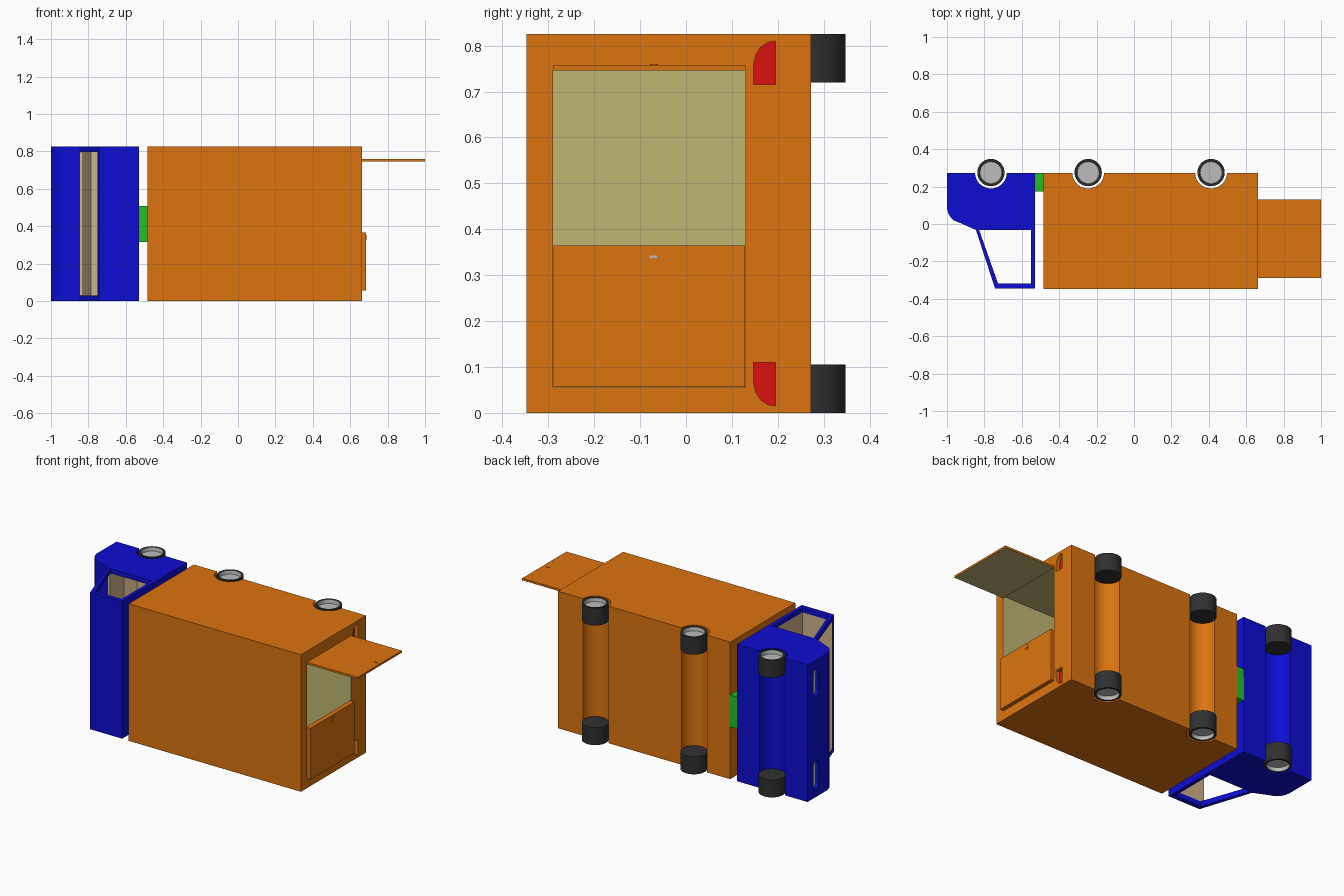
import bpy, bmesh, math

if "Cube" in bpy.data.objects:
    bpy.data.objects.remove(bpy.data.objects["Cube"])


def material(name, rgb):
    lin = [(c / 255 / 12.92) if c < 11 else ((c / 255 + 0.055) / 1.055) ** 2.4 for c in rgb]
    m = bpy.data.materials.new(name)
    m.use_nodes = True
    m.diffuse_color = (*lin, 1)
    m.node_tree.nodes["Principled BSDF"].inputs["Base Color"].default_value = (*lin, 1)
    return m


ORANGE = material("orange paint", (220, 116, 16))
BLUE = material("blue paint", (13, 13, 212))
OLIVE = material("olive lining", (192, 183, 115))
TAN = material("tan lining", (208, 180, 138))
GREEN = material("green coupling", (35, 192, 38))
RED = material("red light", (220, 17, 17))
BLACK = material("black rubber", (48, 48, 48))
GREY = material("grey metal", (188, 188, 188))
CREAM = material("cream light", (215, 212, 160))

WIDTH = 0.825           # the vehicle lies on its side: width runs along z
AXLE_Y = 0.275
AXLES = {"front": -0.765, "middle": -0.245, "rear": 0.412}


def finish(name, bm, mats):
    bmesh.ops.recalc_face_normals(bm, faces=bm.faces)
    mesh = bpy.data.meshes.new(name)
    bm.to_mesh(mesh)
    bm.free()
    for m in mats:
        mesh.materials.append(m)
    ob = bpy.data.objects.new(name, mesh)
    bpy.context.collection.objects.link(ob)
    return ob


def prism(name, pts, lo, hi, mats, axis="z", index=0):
    """Extrude a 2D outline: (x, y) along z, or (y, z) along x."""
    place = (lambda u, v, t: (u, v, t)) if axis == "z" else (lambda u, v, t: (t, u, v))
    bm = bmesh.new()
    a = [bm.verts.new(place(u, v, lo)) for u, v in pts]
    b = [bm.verts.new(place(u, v, hi)) for u, v in pts]
    bm.faces.new(a)
    bm.faces.new(b)
    for i in range(len(pts)):
        j = (i + 1) % len(pts)
        bm.faces.new((a[i], a[j], b[j], b[i]))
    for f in bm.faces:
        f.material_index = index
    return finish(name, bm, mats)


def rect(u0, u1, v0, v1):
    return [(u0, v0), (u1, v0), (u1, v1), (u0, v1)]


def circle(cx, cy, r, n=48):
    return [(cx + r * math.cos(2 * math.pi * i / n), cy + r * math.sin(2 * math.pi * i / n))
            for i in range(n)]


def capsule(cu, cv, r, half, n=8):
    top = [(cu + r * math.cos(math.pi * i / n), cv + half - r + r * math.sin(math.pi * i / n))
           for i in range(n + 1)]
    return top + [(2 * cu - u, 2 * cv - v) for u, v in top]


def activate(ob):
    bpy.ops.object.select_all(action="DESELECT")
    ob.select_set(True)
    bpy.context.view_layer.objects.active = ob


def cut(target, cutter):
    cutter.hide_render = True
    mod = target.modifiers.new("cut", "BOOLEAN")
    mod.operation, mod.solver, mod.object = "DIFFERENCE", "EXACT", cutter
    activate(target)
    bpy.ops.object.modifier_apply(modifier=mod.name)
    bpy.data.objects.remove(cutter)


def smooth(ob):
    activate(ob)
    bpy.ops.object.shade_smooth_by_angle(angle=math.radians(30))


def mirrored(pts):
    return [(u, WIDTH - v) for u, v in pts]


def paint_inner(ob, test):
    for p in ob.data.polygons:
        if test(p.normal):
            p.material_index = 1


# Cargo box: hollow, open at the rear, with axle grooves
box_mats = [ORANGE, OLIVE]
cargo_box = prism("cargo_box", rect(-0.485, 0.662, -0.347, 0.272), 0, WIDTH, box_mats)
cut(cargo_box, prism("cavity_cutter", rect(-0.455, 0.75, -0.29, 0.13), 0.055, 0.758, box_mats, index=1))
for key in ("middle", "rear"):
    cut(cargo_box, prism("groove_cutter", circle(AXLES[key], AXLE_Y, 0.085), -0.1, 0.95, box_mats))

# Tail lights set in pockets
lamp = [(0.195, 0.715), (0.195, 0.81), (0.178, 0.807), (0.163, 0.797),
        (0.152, 0.78), (0.147, 0.758), (0.147, 0.715)]
for side, outline in (("left", lamp), ("right", mirrored(lamp))):
    cut(cargo_box, prism("lamp_cutter", outline, 0.635, 0.7, box_mats, "x"))
    prism("tail_light_" + side, outline, 0.634, 0.640, [RED], "x")
smooth(cargo_box)

# Rear doors: one closed, one swung out, lined on the inside
closed_door = prism("closed_door", rect(-0.289, 0.129, 0.056, 0.365), 0.655, 0.684, box_mats, "x")
paint_inner(closed_door, lambda n: n.x < -0.9)
open_door = prism("open_door", rect(0.662, 1.0, -0.29, 0.13), 0.746, 0.758, box_mats)
paint_inner(open_door, lambda n: n.z < -0.9)
prism("closed_door_latch", rect(-0.081, -0.061, 0.327, 0.353), 0.684, 0.686, [ORANGE], "x")
prism("closed_door_latch_bar", rect(-0.079, -0.063, 0.337, 0.343), 0.686, 0.688, [GREY], "x")
latch = [(v, u) for u, v in capsule(-0.07, 0.97, 0.008, 0.014)]
prism("open_door_latch", latch, 0.757, 0.760, [ORANGE])

# Cab shell with rounded nose
cab_mats = [BLUE, TAN]
cab = prism("cab", [(-1, 0.272), (-1, 0.09), (-0.995, 0.062), (-0.983, 0.038), (-0.965, 0.02),
                    (-0.935, 0.008), (-0.845, -0.032), (-0.743, -0.345), (-0.53, -0.345),
                    (-0.53, 0.272)], 0, WIDTH, cab_mats)
# Cabin space, opening through the windscreen
cut(cab, prism("cabin_cutter", [(-0.88, -0.032), (-0.785, -0.318), (-0.552, -0.318), (-0.552, 0.17),
                                (-0.785, 0.16), (-0.83, 0.1), (-0.83, -0.032)],
               0.03, 0.797, cab_mats, index=1))
# Side windows
cut(cab, prism("window_cutter", [(-0.828, -0.032), (-0.727, -0.318), (-0.552, -0.318), (-0.552, -0.032)],
               -0.1, 0.95, cab_mats))
cut(cab, prism("groove_cutter", circle(AXLES["front"], AXLE_Y, 0.085), -0.1, 0.95, cab_mats))

# Headlights set in pockets
head = capsule(0.19, 0.69, 0.024, 0.083)
for side, outline in (("left", head), ("right", mirrored(head))):
    cut(cab, prism("headlight_cutter", outline, -1.1, -0.975, cab_mats, "x"))
    prism("headlight_" + side, outline, -0.98, -0.974, [CREAM], "x")
smooth(cab)

# Coupling between cab and box
prism("coupling", rect(-0.532, -0.483, 0.175, 0.272), 0.315, 0.507, [GREEN])


def wheel(name, x, z_out, z_in):
    """Turn a tyre section with a recessed hub around the axle."""
    d = 1 if z_out > z_in else -1
    section = [(0, z_in), (0.073, z_in), (0.073, z_out), (0.061, z_out),
               (0.058, z_out - 0.022 * d), (0, z_out - 0.022 * d)]
    bm = bmesh.new()
    vs = [bm.verts.new((r, 0, z)) for r, z in section]
    es = [bm.edges.new(p) for p in zip(vs, vs[1:])]
    bmesh.ops.spin(bm, geom=vs + es, cent=(0, 0, 0), axis=(0, 0, 1), angle=2 * math.pi,
                   steps=40, use_merge=False)
    bmesh.ops.remove_doubles(bm, verts=bm.verts, dist=1e-5)
    for f in bm.faces:
        c = f.calc_center_median()
        if math.hypot(c.x, c.y) < 0.0605 and abs(c.z - z_out) < 0.03:
            f.material_index = 1
    ob = finish(name, bm, [BLACK, GREY])
    ob.location = (x, AXLE_Y, 0)
    smooth(ob)


for key, x in AXLES.items():
    wheel(key + "_wheel_left", x, WIDTH, 0.72)
    wheel(key + "_wheel_right", x, 0, 0.105)
